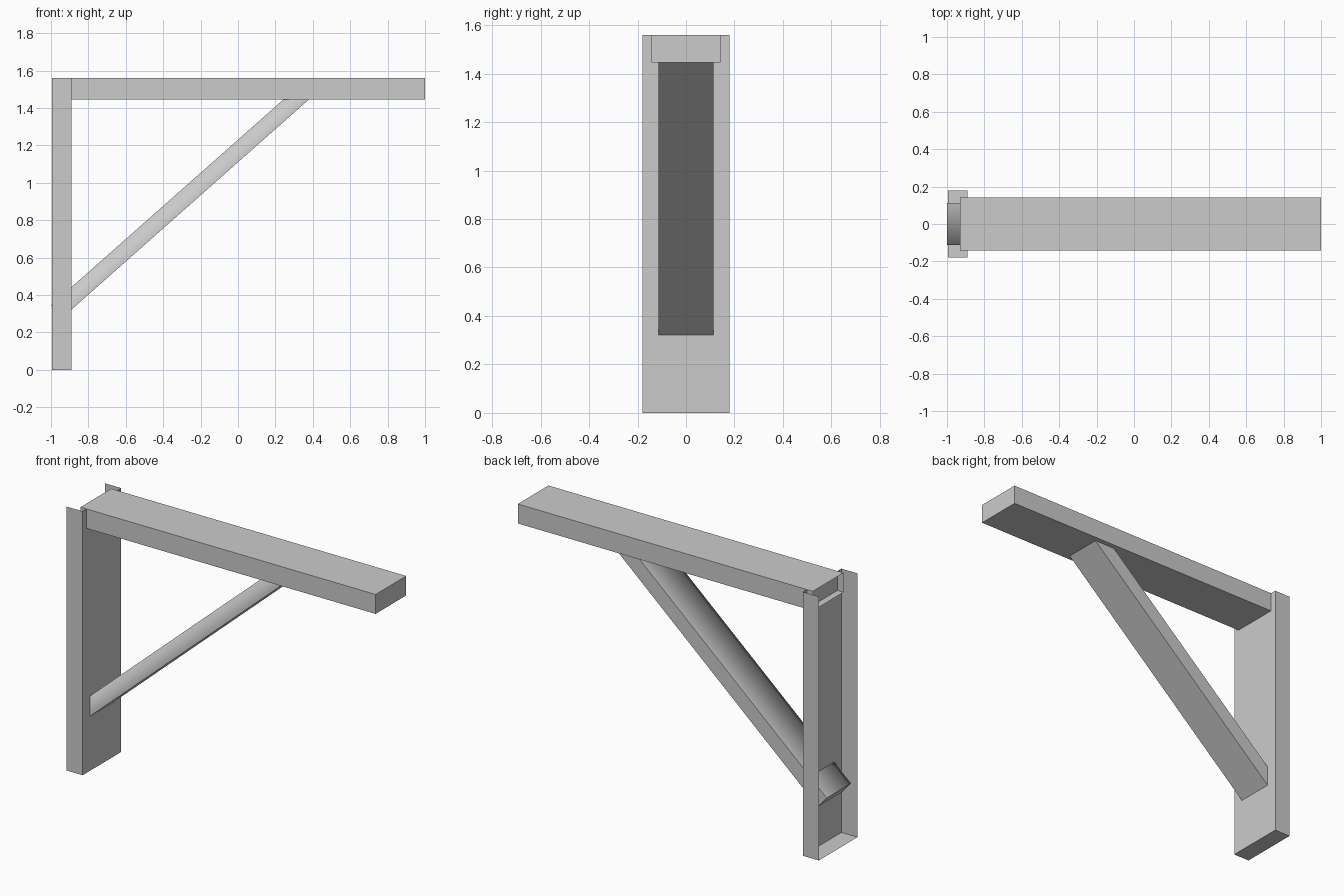
import bpy, bmesh, math
from mathutils import Matrix, Vector

cube = bpy.data.objects.get("Cube")
if cube:
    bpy.data.objects.remove(cube, do_unlink=True)

grey = bpy.data.materials.new("plain_grey")
grey.use_nodes = True
colour = (0.6, 0.6, 0.6, 1)
grey.diffuse_color = colour
grey.node_tree.nodes["Principled BSDF"].inputs["Base Color"].default_value = colour


def sheet_box(name, low, high, open_sides=(), soft_sides=(), matrix=Matrix()):
    """Thin-walled box; open_sides are left out, soft_sides shade into each other."""
    low, high = Vector(low), Vector(high)
    size = high - low
    bm = bmesh.new()
    bmesh.ops.create_cube(bm, size=1)
    bm.normal_update()

    def facing(directions):
        return [f for f in bm.faces
                if any(f.normal.dot(Vector(d)) > 0.9 for d in directions)]

    for face in facing(soft_sides):
        face.smooth = True
    bmesh.ops.delete(bm, geom=facing(open_sides), context='FACES_ONLY')
    bmesh.ops.scale(bm, vec=size, verts=bm.verts)
    bmesh.ops.translate(bm, vec=(low + high) / 2, verts=bm.verts)
    bm.transform(matrix)
    mesh = bpy.data.meshes.new(name)
    bm.to_mesh(mesh)
    bm.free()
    mesh.materials.append(grey)
    obj = bpy.data.objects.new(name, mesh)
    bpy.context.collection.objects.link(obj)
    return obj


BACK, TOP, SIDE = (-1, 0, 0), (0, 0, 1), (0, -1, 0)

# Upright channel, open at the rear and top
sheet_box("wall_channel", (-0.995, -0.18, 0), (-0.89, 0.18, 1.56), open_sides=(BACK, TOP))

# Horizontal arm, hollow at the wall end
sheet_box("arm", (-0.93, -0.143, 1.445), (1, 0.143, 1.56), open_sides=(BACK,))

# Diagonal brace from the channel up into the arm
tilt = Matrix.Translation((-1, 0, 0.345)) @ Matrix.Rotation(-math.atan(0.885), 4, 'Y')
sheet_box("brace", (0, -0.113, -0.09), (1.79, 0.113, 0),
          soft_sides=(TOP, SIDE), matrix=tilt)
